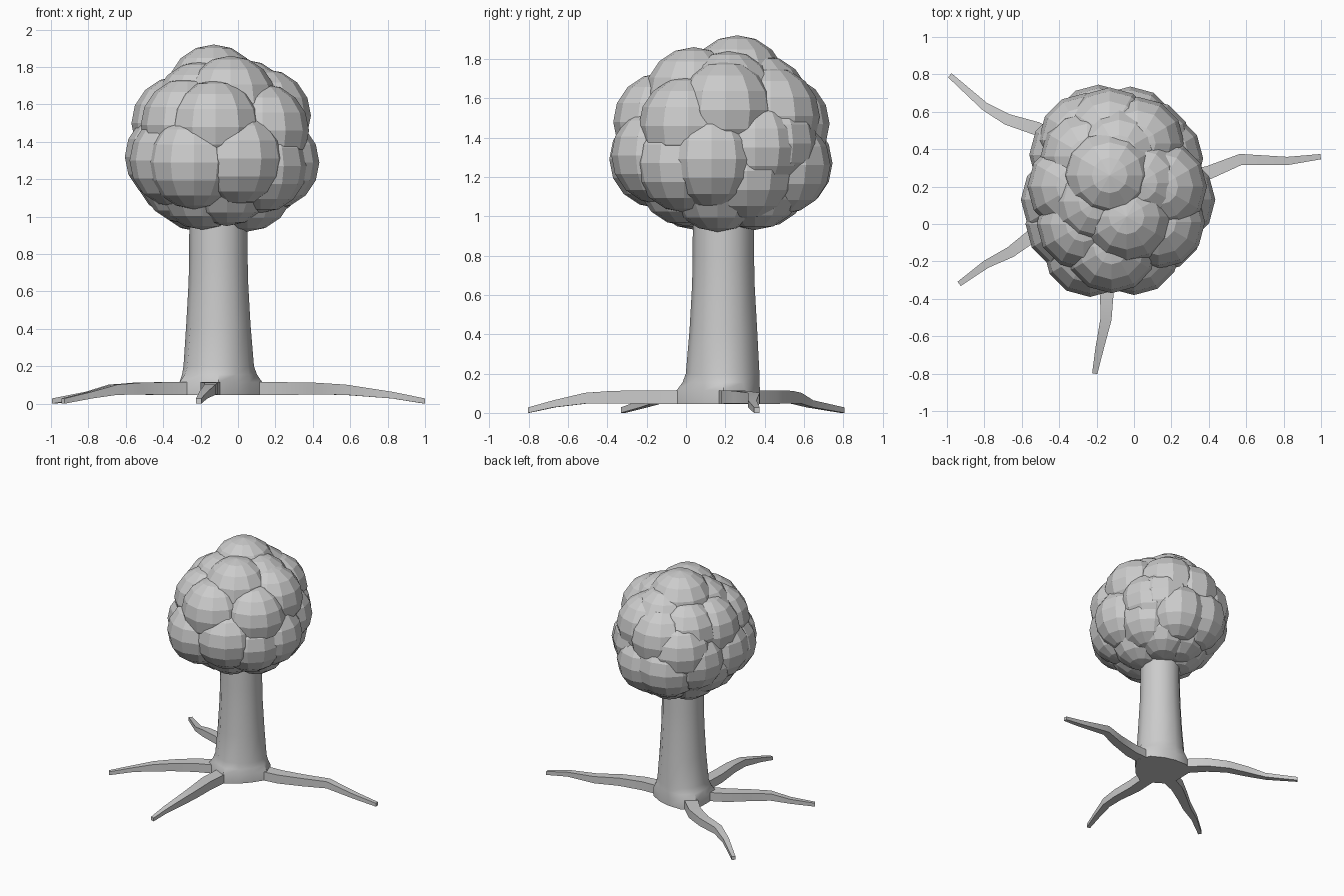
import bpy, bmesh
from math import sin, cos, pi, radians
from mathutils import Vector

CX, CY = -0.105, 0.19


def loft(name, rings):
    """Skin a list of equal-sized point rings and cap both ends."""
    bm = bmesh.new()
    rows = [[bm.verts.new(p) for p in ring] for ring in rings]
    n = len(rows[0])
    for a, b in zip(rows, rows[1:]):
        for i in range(n):
            j = (i + 1) % n
            bm.faces.new((a[i], a[j], b[j], b[i]))
    bm.faces.new(rows[0][::-1])
    bm.faces.new(rows[-1])
    bmesh.ops.recalc_face_normals(bm, faces=bm.faces)
    me = bpy.data.meshes.new(name)
    bm.to_mesh(me)
    bm.free()
    ob = bpy.data.objects.new(name, me)
    bpy.context.collection.objects.link(ob)
    bpy.ops.object.select_all(action='DESELECT')
    ob.select_set(True)
    bpy.context.view_layer.objects.active = ob
    bpy.ops.object.shade_smooth_by_angle(angle=radians(40))
    return ob


# Trunk: tapered column whose foot flares towards the four roots
root_dirs = [radians(a) for a in (8, 143, 209, 266)]
profile = [(0.045, 0.183, 0.055), (0.115, 0.183, 0.055), (0.155, 0.183, 0.025),
           (0.20, 0.183, 0.008), (0.42, 0.172, 0), (0.65, 0.159, 0),
           (0.80, 0.156, 0), (1.10, 0.155, 0)]
rings = []
for z, r, flare in profile:
    ring = []
    for i in range(12):
        a = 2 * pi * i / 12
        rr = r + flare * max(max(0, cos(a - d)) ** 6 for d in root_dirs)
        ring.append((CX + rr * cos(a), CY + rr * sin(a), z))
    rings.append(ring)
loft("trunk", rings)

# Roots: flat-sided tapering beams that wander outwards and dip to the ground
roots = [
    [(0.05, 0.21), (0.22, 0.225), (0.40, 0.275), (0.57, 0.345), (0.82, 0.337), (0.998, 0.36)],
    [(-0.24, 0.29), (-0.38, 0.43), (-0.52, 0.51), (-0.68, 0.56), (-0.80, 0.63), (-0.985, 0.795)],
    [(-0.25, 0.11), (-0.40, 0.04), (-0.54, -0.06), (-0.66, -0.15), (-0.79, -0.215), (-0.935, -0.32)],
    [(-0.14, 0.03), (-0.155, -0.18), (-0.145, -0.37), (-0.15, -0.51), (-0.185, -0.67), (-0.21, -0.80)],
]
# half width, bottom, top
sections = [(0.05, 0.045, 0.115), (0.045, 0.046, 0.115), (0.036, 0.049, 0.112),
            (0.030, 0.047, 0.102), (0.022, 0.028, 0.064), (0.014, 0.0, 0.028)]
for k, path in enumerate(roots):
    pts = [Vector(p) for p in path]
    rings = []
    for i, (p, (w, lo, hi)) in enumerate(zip(pts, sections)):
        t = (pts[min(i + 1, 5)] - pts[max(i - 1, 0)]).normalized()
        s = Vector((-t.y, t.x)) * w
        rings.append([(p.x + s.x, p.y + s.y, lo), (p.x - s.x, p.y - s.y, lo),
                      (p.x - s.x, p.y - s.y, hi), (p.x + s.x, p.y + s.y, hi)])
    loft(f"root_{k + 1}", rings)

# Foliage: cluster of overlapping low-poly spheres
clumps = [
    # widest ring
    (0.185, 0.13, 1.29), (0.12, 0.35, 1.35), (-0.02, 0.485, 1.26), (-0.19, 0.495, 1.27),
    (-0.31, 0.37, 1.31), (-0.355, 0.13, 1.32), (-0.235, -0.14, 1.29),
    (0.0, -0.13, 1.31), (0.12, -0.01, 1.27), (-0.33, 0.0, 1.30), (0.10, 0.31, 1.23),
    (-0.30, 0.25, 1.24), (0.06, 0.42, 1.37), (-0.26, 0.45, 1.40),
    # upper ring
    (-0.32, 0.20, 1.50), (0.14, 0.20, 1.54), (0.13, 0.01, 1.46), (-0.12, -0.12, 1.48),
    (-0.27, 0.0, 1.49), (-0.13, 0.48, 1.47), (0.02, 0.43, 1.51), (-0.25, 0.36, 1.51),
    # crown
    (-0.13, 0.26, 1.67), (-0.04, 0.04, 1.61), (-0.20, 0.12, 1.58), (0.03, 0.22, 1.59),
    (-0.08, 0.38, 1.57),
    # underside
    (-0.21, 0.27, 1.17), (0.05, 0.16, 1.17), (-0.19, 0.05, 1.18), (0.0, 0.35, 1.18),
    (-0.06, 0.0, 1.20), (-0.27, 0.12, 1.21), (-0.12, 0.38, 1.19),
]
bm = bmesh.new()
for c in clumps:
    v = bmesh.ops.create_uvsphere(bm, u_segments=12, v_segments=8, radius=0.25)["verts"]
    bmesh.ops.translate(bm, verts=v, vec=c)
me = bpy.data.meshes.new("foliage")
bm.to_mesh(me)
bm.free()
bpy.context.collection.objects.link(bpy.data.objects.new("foliage", me))
